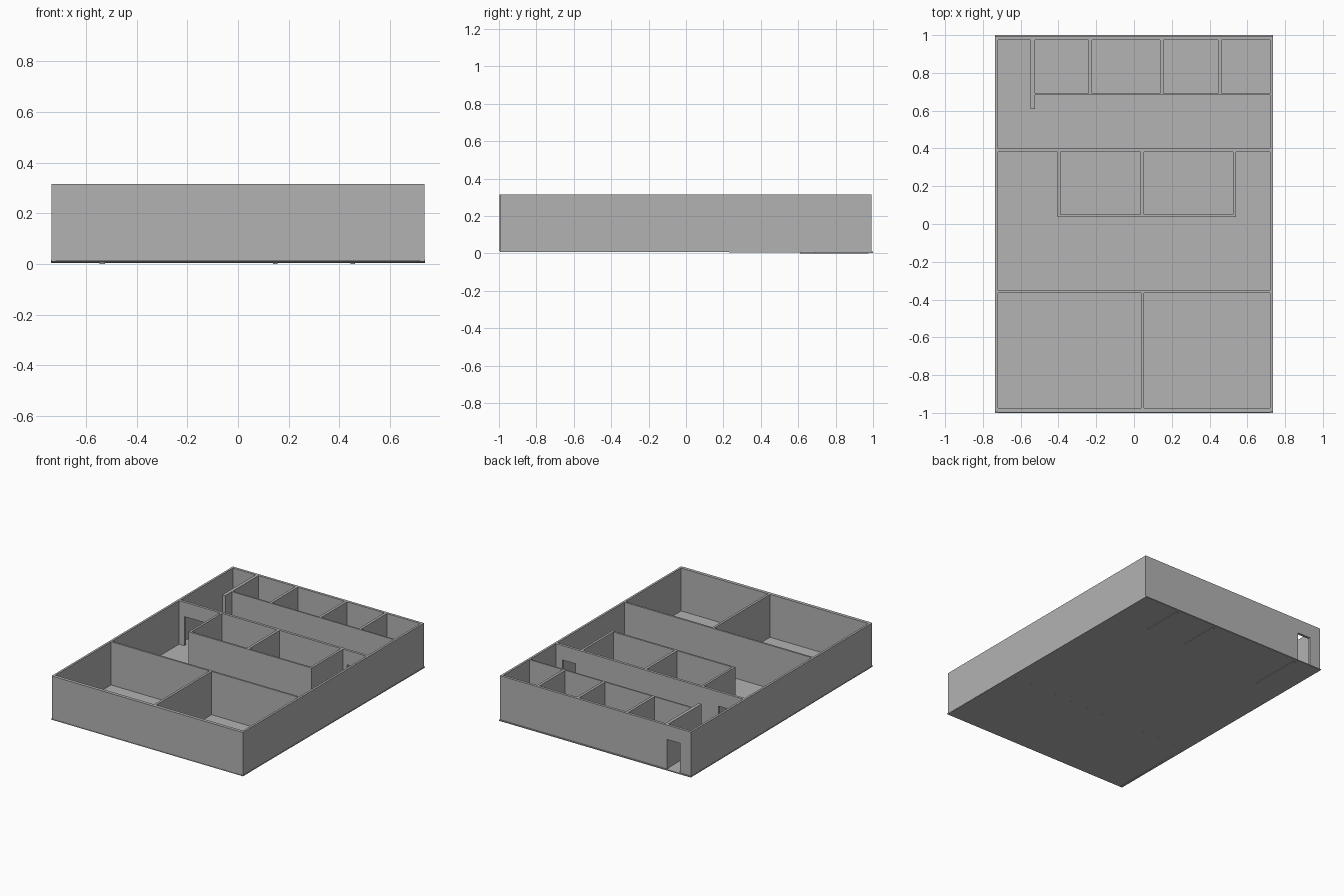
import bpy
import bmesh

old = bpy.data.objects.get("Cube")
if old:
    bpy.data.objects.remove(old, do_unlink=True)

plaster = bpy.data.materials.new("plain_grey")
plaster.use_nodes = True
grey = (0.45, 0.45, 0.45, 1)
plaster.diffuse_color = grey
plaster.node_tree.nodes["Principled BSDF"].inputs["Base Color"].default_value = grey

TOP = 0.315
BASE = 0.009
DOOR_TOP = 0.215


def extrude(name, outline, offset):
    """Sweep a flat outline along an offset into a solid."""
    bm = bmesh.new()
    face = bm.faces.new([bm.verts.new(p) for p in outline])
    swept = bmesh.ops.extrude_face_region(bm, geom=[face])["geom"]
    moved = [v for v in swept if isinstance(v, bmesh.types.BMVert)]
    bmesh.ops.translate(bm, verts=moved, vec=offset)
    bmesh.ops.recalc_face_normals(bm, faces=bm.faces)
    mesh = bpy.data.meshes.new(name)
    bm.to_mesh(mesh)
    bm.free()
    mesh.materials.append(plaster)
    obj = bpy.data.objects.new(name, mesh)
    bpy.context.collection.objects.link(obj)
    return obj


def cross_wall(name, x0, x1, y0, y1, doors=(), base=BASE):
    """Wall running along x, with door notches open to the floor."""
    outline = [(x1, y0, TOP), (x0, y0, TOP), (x0, y0, base)]
    for a, b in doors:
        outline += [(a, y0, base), (a, y0, DOOR_TOP), (b, y0, DOOR_TOP), (b, y0, base)]
    outline.append((x1, y0, base))
    return extrude(name, outline, (0, y1 - y0, 0))


def long_wall(name, x0, x1, y0, y1, base=BASE):
    """Wall running along y."""
    outline = [(x0, y0, base), (x0, y1, base), (x0, y1, TOP), (x0, y0, TOP)]
    return extrude(name, outline, (x1 - x0, 0, 0))


# Thin floor, very slightly raised at the front
extrude("floor", [(-0.737, -1, 0.012), (-0.737, 1, 0.003),
                  (-0.737, 1, 0.010), (-0.737, -1, 0.017)], (1.474, 0, 0))

# Outer walls
for side, sign in (("left", 1), ("right", -1)):
    long_wall(side + "_outer_wall", sign * 0.72, sign * 0.735, -0.995, 0.993)
cross_wall("front_outer_wall", -0.72, 0.72, -0.998, -0.975, base=0.013)
cross_wall("back_outer_wall", -0.72, 0.72, 0.975, 0.993, [(-0.65, -0.55)])

# Two large front rooms
cross_wall("front_rooms_wall", -0.72, 0.72, -0.366, -0.353)
long_wall("front_rooms_divider", 0.037, 0.053, -0.975, -0.366, base=0.013)

# Corridor wall with a doorway at each end
cross_wall("corridor_wall", -0.72, 0.72, 0.382, 0.4, [(-0.68, -0.53), (0.57, 0.67)])

# Two middle rooms
cross_wall("middle_rooms_wall", -0.405, 0.54, 0.037, 0.05)
for i, (x0, x1) in enumerate([(-0.405, -0.39), (0.034, 0.052), (0.524, 0.54)]):
    long_wall(f"middle_room_side_{i + 1}", x0, x1, 0.05, 0.382)

# Row of small back rooms, some dividers reaching below the floor
cross_wall("back_rooms_wall", -0.525, 0.72, 0.682, 0.692)
long_wall("entry_wall", -0.547, -0.525, 0.61, 0.975, base=0)
for i, (x, base) in enumerate([(-0.232, BASE), (0.147, 0), (0.453, 0)]):
    long_wall(f"back_room_divider_{i + 1}", x - 0.009, x + 0.009, 0.692, 0.975, base)
